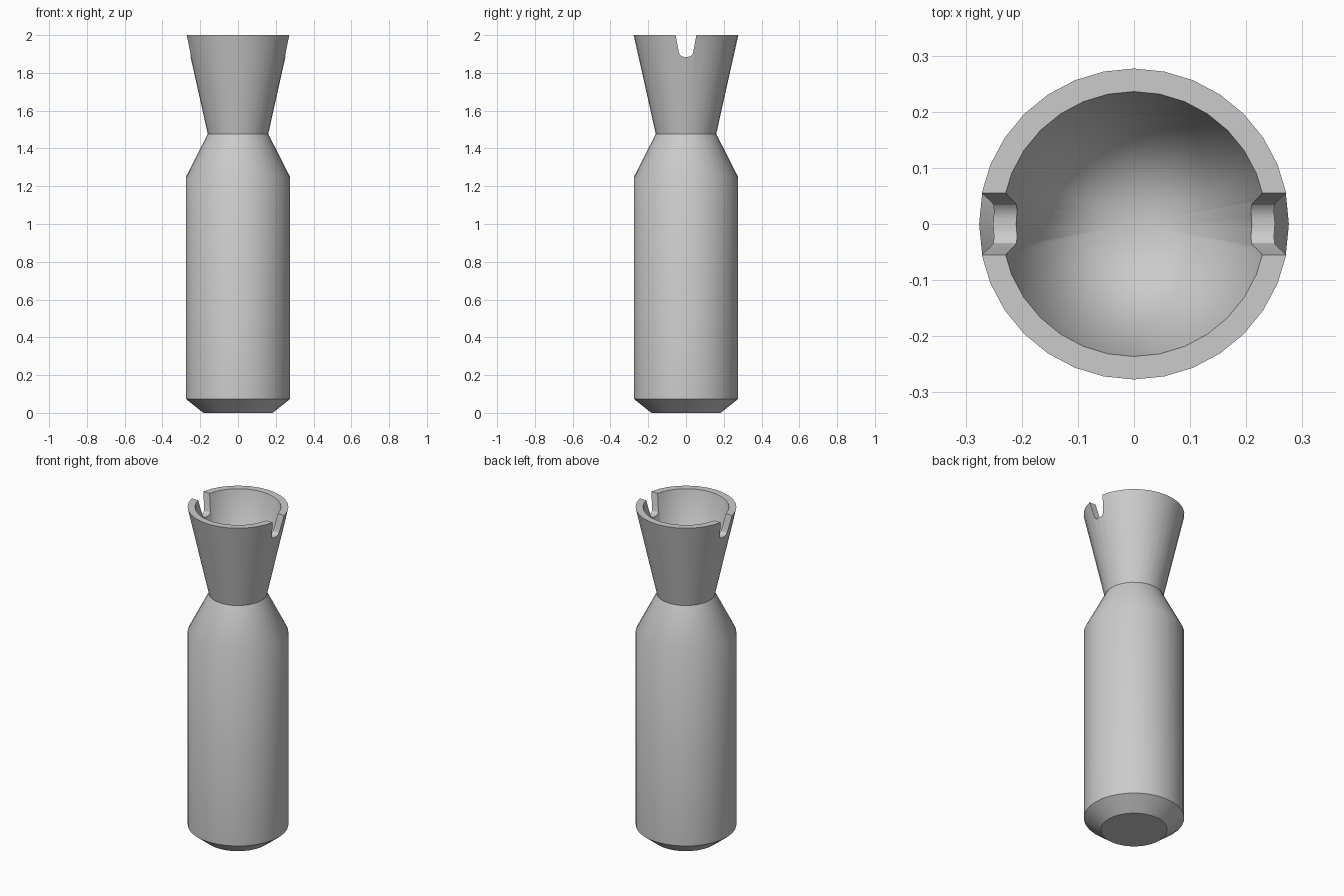
import bpy, bmesh, math

if "Cube" in bpy.data.objects:
    bpy.data.objects.remove(bpy.data.objects["Cube"])

SIDES = 32

def new_object(name, bm):
    bmesh.ops.recalc_face_normals(bm, faces=bm.faces)
    mesh = bpy.data.meshes.new(name)
    bm.to_mesh(mesh)
    bm.free()
    obj = bpy.data.objects.new(name, mesh)
    bpy.context.collection.objects.link(obj)
    return obj

def lathe(name, profile):
    # the first profile point is the flat base ring, the last is the apex
    bm = bmesh.new()
    rings = []
    for r, z in profile[:-1]:
        rings.append([bm.verts.new((r * math.cos(2 * math.pi * i / SIDES),
                                    r * math.sin(2 * math.pi * i / SIDES), z))
                      for i in range(SIDES)])
    apex = bm.verts.new((0, 0, profile[-1][1]))
    bm.faces.new(rings[0])
    for a, b in zip(rings, rings[1:]):
        for i in range(SIDES):
            j = (i + 1) % SIDES
            bm.faces.new((a[i], a[j], b[j], b[i]))
    for i in range(SIDES):
        bm.faces.new((rings[-1][i], rings[-1][(i + 1) % SIDES], apex))
    return new_object(name, bm)

# Body, shoulder, neck, flared cup and its conical hollow
body = lathe("flared_body", [(0.183, 0), (0.276, 0.074), (0.276, 1.249), (0.16, 1.477),
                             (0.277, 2.0), (0.236, 2.0), (0, 0.95)])

# Tapered, round-bottomed notch running through both sides of the rim
half = [(0.074, 2.1), (0.038, 1.91), (0.034, 1.897), (0.024, 1.888), (0.01, 1.885)]
outline = half + [(-y, z) for y, z in reversed(half)]
bm = bmesh.new()
face = bm.faces.new([bm.verts.new((-0.5, y, z)) for y, z in outline])
ext = bmesh.ops.extrude_face_region(bm, geom=[face])
bmesh.ops.translate(bm, vec=(1, 0, 0),
                    verts=[v for v in ext["geom"] if isinstance(v, bmesh.types.BMVert)])
cutter = new_object("notch_cutter", bm)

mod = body.modifiers.new("notches", "BOOLEAN")
mod.operation = "DIFFERENCE"
mod.solver = "EXACT"
mod.object = cutter
bpy.ops.object.select_all(action="DESELECT")
bpy.context.view_layer.objects.active = body
body.select_set(True)
bpy.ops.object.modifier_apply(modifier=mod.name)
bpy.data.objects.remove(cutter, do_unlink=True)

bpy.ops.object.shade_smooth_by_angle(angle=math.radians(30))
